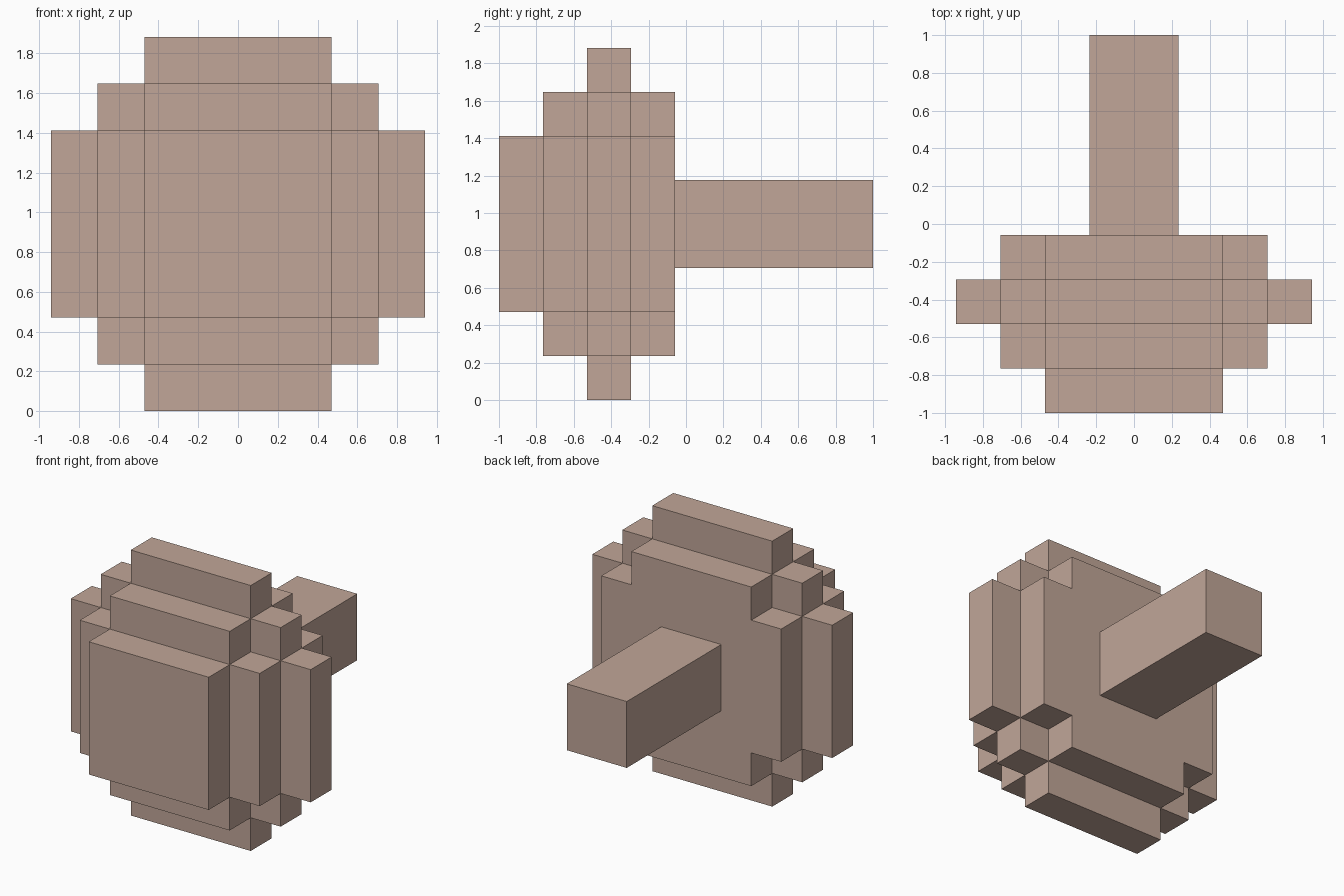
import bpy
import bmesh
from mathutils import Vector

cube = bpy.data.objects.get("Cube")
if cube:
    bpy.data.objects.remove(cube, do_unlink=True)

U = 2 / 8.5                       # one block step
MID = Vector((0, -1, 4 * U))      # centre of the front face

clay = bpy.data.materials.new("dusty_brown")
clay.use_nodes = True
colour = (0.533, 0.381, 0.314, 1)
clay.diffuse_color = colour
clay.node_tree.nodes["Principled BSDF"].inputs["Base Color"].default_value = colour


def add_object(name, bm):
    mesh = bpy.data.meshes.new(name)
    bm.to_mesh(mesh)
    bm.free()
    mesh.materials.append(clay)
    obj = bpy.data.objects.new(name, mesh)
    bpy.context.collection.objects.link(obj)
    return obj


def add_face(bm, lo, hi, axis, side):
    """One side of the block lo..hi, in block steps."""
    b, c = (axis + 1) % 3, (axis + 2) % 3
    corners = []
    for p, q in ((0, 0), (1, 0), (1, 1), (0, 1)):
        v = Vector((0, 0, 0))
        v[axis] = hi[axis] if side > 0 else lo[axis]
        v[b] = hi[b] if p else lo[b]
        v[c] = hi[c] if q else lo[c]
        corners.append(bm.verts.new(MID + v * U))
    bm.faces.new(corners if side > 0 else corners[::-1])


# Stepped head: block columns grow outward in rings; a block is solid
# where its ring numbers along x, y and z add up to two or less.
edges = ((-4, -3, -2, 2, 3, 4), (0, 1, 2, 3, 4), (-4, -3, -2, 2, 3, 4))
rings = ((2, 1, 0, 1, 2), (2, 1, 0, 1), (2, 1, 0, 1, 2))


def solid(cell):
    if any(not 0 <= cell[a] < len(rings[a]) for a in range(3)):
        return False
    return sum(rings[a][cell[a]] for a in range(3)) <= 2


bm = bmesh.new()
for i in range(5):
    for j in range(4):
        for k in range(5):
            cell = (i, j, k)
            if not solid(cell):
                continue
            lo = [edges[a][cell[a]] for a in range(3)]
            hi = [edges[a][cell[a] + 1] for a in range(3)]
            for axis in range(3):
                for side in (-1, 1):
                    beside = list(cell)
                    beside[axis] += side
                    if not solid(beside):
                        add_face(bm, lo, hi, axis, side)
bmesh.ops.remove_doubles(bm, verts=bm.verts, dist=1e-4)
bmesh.ops.dissolve_limit(bm, angle_limit=0.01, verts=bm.verts, edges=bm.edges)
add_object("stepped_head", bm)

# Square handle running out of the back
bm = bmesh.new()
for axis in range(3):
    for side in (-1, 1):
        add_face(bm, (-1, 4, -1), (1, 8.5, 1), axis, side)
bmesh.ops.remove_doubles(bm, verts=bm.verts, dist=1e-4)
add_object("handle", bm)
